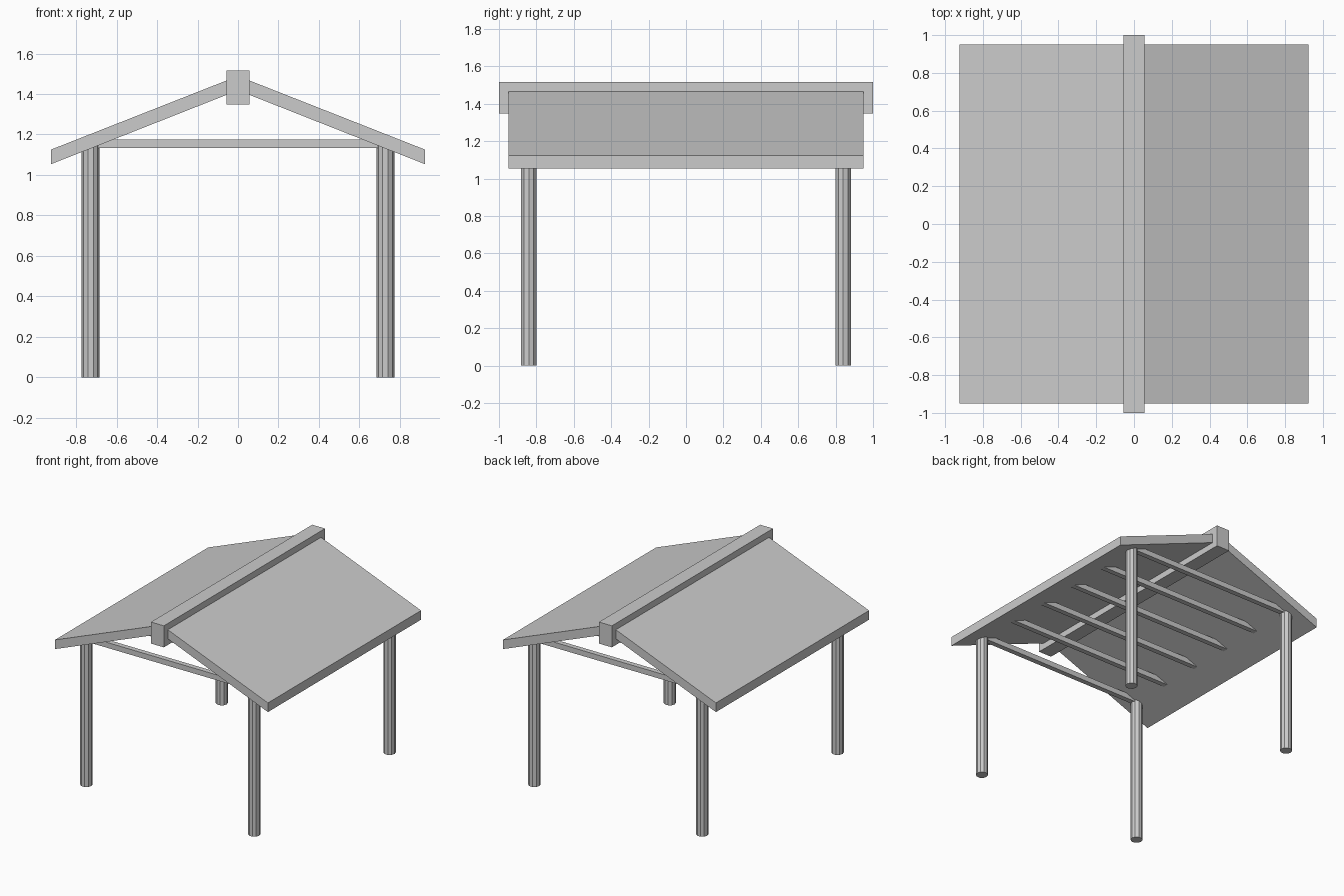
import bpy, bmesh, math

if "Cube" in bpy.data.objects:
    bpy.data.objects.remove(bpy.data.objects["Cube"])

POST_X, POST_Y = 0.729, 0.84


def mesh_object(name, bm):
    bmesh.ops.recalc_face_normals(bm, faces=bm.faces)
    mesh = bpy.data.meshes.new(name)
    bm.to_mesh(mesh)
    bm.free()
    obj = bpy.data.objects.new(name, mesh)
    bpy.context.collection.objects.link(obj)
    return obj


def extrude_profile(name, points, y0, y1):
    """Extrude an (x, z) outline along y."""
    bm = bmesh.new()
    face = bm.faces.new([bm.verts.new((x, y0, z)) for x, z in points])
    geom = bmesh.ops.extrude_face_region(bm, geom=[face])["geom"]
    verts = [g for g in geom if isinstance(g, bmesh.types.BMVert)]
    bmesh.ops.translate(bm, verts=verts, vec=(0, y1 - y0, 0))
    return mesh_object(name, bm)


def bar(name, half_x, z0, z1, y0, y1):
    points = [(-half_x, z0), (half_x, z0), (half_x, z1), (-half_x, z1)]
    return extrude_profile(name, points, y0, y1)


# Ridge beam
bar("ridge_beam", 0.056, 1.348, 1.517, -1.0, 1.0)

# Sloping roof panels, plumb cut at the eaves and meeting inside the ridge beam
for side, label in ((-1, "left"), (1, "right")):
    outline = [(0, 1.418), (side * 0.925, 1.053), (side * 0.925, 1.125), (0, 1.489)]
    extrude_profile(f"roof_panel_{label}", outline, -0.95, 0.95)

# Ten-sided posts, tops buried in the roof
for sx, lr in ((-1, "left"), (1, "right")):
    for sy, fb in ((-1, "front"), (1, "back")):
        bpy.ops.mesh.primitive_cylinder_add(
            vertices=10, radius=0.044, depth=1.15,
            location=(sx * POST_X, sy * POST_Y, 0.575),
            rotation=(0, 0, math.radians(90)))
        bpy.context.object.name = f"post_{fb}_{lr}"

# Six evenly spaced tie beams, from post line to post line
for i in range(6):
    y = -POST_Y + i * 2 * POST_Y / 5
    bar(f"tie_beam_{i + 1}", POST_X, 1.133, 1.175, y - 0.02, y + 0.02)
